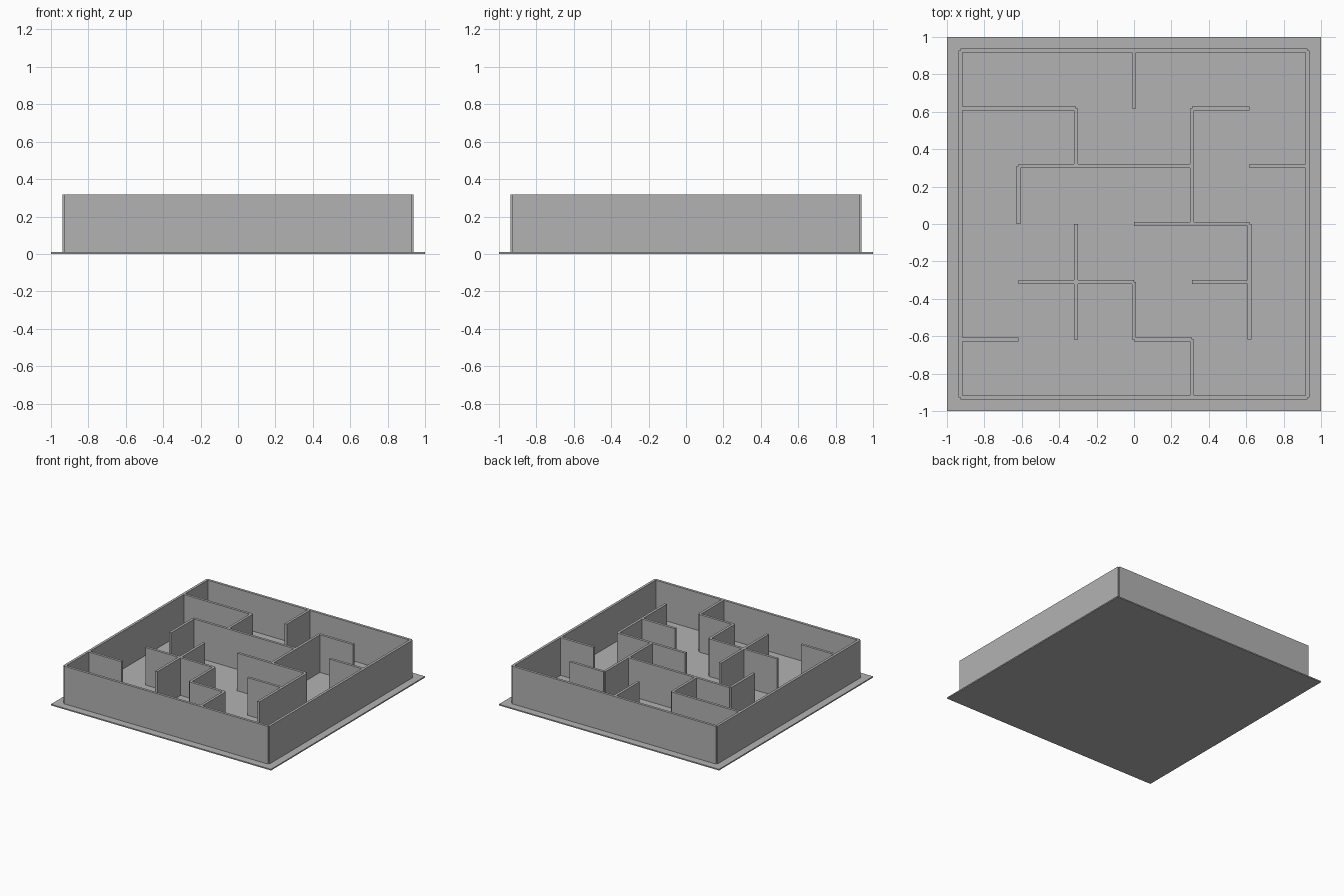
import bpy
import bmesh
from mathutils import Matrix, Vector

cube = bpy.data.objects.get("Cube")
if cube:
    bpy.data.objects.remove(cube, do_unlink=True)

CELL = 0.309        # maze cell size, also the wall height
THICK = 0.021       # wall thickness
FLOOR = 0.01        # floor plate thickness

grey = bpy.data.materials.new("plain grey")
grey.use_nodes = True
grey.diffuse_color = (0.45, 0.45, 0.45, 1)
grey.node_tree.nodes["Principled BSDF"].inputs["Base Color"].default_value = (0.45, 0.45, 0.45, 1)


def add_box(bm, low, high):
    low, high = Vector(low), Vector(high)
    place = Matrix.Translation((low + high) / 2) @ Matrix.Diagonal((*(high - low), 1))
    bmesh.ops.create_cube(bm, size=1, matrix=place)


def add_object(name, boxes):
    bm = bmesh.new()
    for low, high in boxes:
        add_box(bm, low, high)
    mesh = bpy.data.meshes.new(name)
    bm.to_mesh(mesh)
    bm.free()
    mesh.materials.append(grey)
    obj = bpy.data.objects.new(name, mesh)
    bpy.context.collection.objects.link(obj)


def wall(line, start, end, along_x):
    """Box for a wall on a grid line, running between two grid points."""
    half = THICK / 2
    a, b, c = start * CELL, end * CELL, line * CELL
    low, high = (a, c - half), (b, c + half)
    if not along_x:
        low, high = low[::-1], high[::-1]
    return (*low, FLOOR), (*high, FLOOR + CELL)


# Each run is (grid line, start, end), counted in cells from the centre
across = [(2, -3, -1), (2, 1, 2), (1, -2, 1), (1, 2, 3), (0, 0, 2),
          (-1, -2, 0), (-1, 1, 2), (-2, -3, -2), (-2, 0, 1)]
deep = [(0, 2, 3), (0, -2, -1), (-1, 1, 2), (-1, -2, 0),
        (1, 0, 2), (1, -3, -2), (-2, 0, 1), (2, -2, 0)]

add_object("floor_plate", [((-1, -1, 0), (1, 1, FLOOR))])
add_object("outer_walls", [wall(side, -3, 3, flag) for side in (-3, 3) for flag in (True, False)])
add_object("inner_walls_across", [wall(*run, True) for run in across])
add_object("inner_walls_deep", [wall(*run, False) for run in deep])
